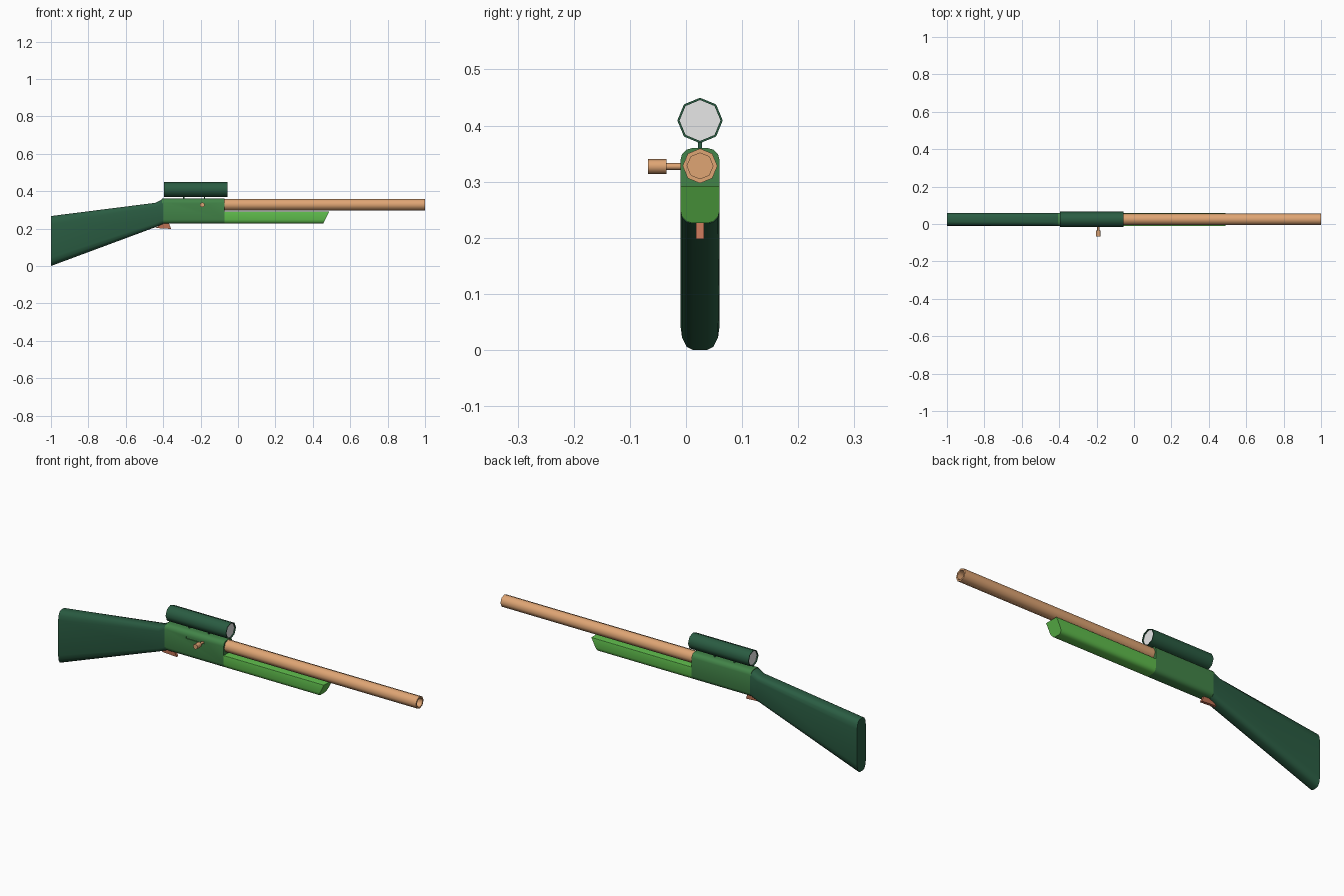
import bpy, bmesh, math
from mathutils import Vector

if "Cube" in bpy.data.objects:
    bpy.data.objects.remove(bpy.data.objects["Cube"])

CY = 0.025  # centre plane of the rifle


def material(name, r, g, b):
    lin = [(c / 255 / 12.92) if c < 11 else ((c / 255 + 0.055) / 1.055) ** 2.4 for c in (r, g, b)]
    m = bpy.data.materials.new(name)
    m.diffuse_color = (*lin, 1)
    m.use_nodes = True
    m.node_tree.nodes["Principled BSDF"].inputs["Base Color"].default_value = m.diffuse_color
    return m


DARK = material("dark green", 42, 92, 66)
MID = material("mid green", 66, 132, 72)
LIGHT = material("light green", 95, 188, 76)
TAN = material("tan", 223, 165, 116)
RUST = material("rust", 190, 113, 84)
GLASS = material("pale grey", 232, 232, 232)


def loft(name, rings, mats, cap_mat=0, smooth=50):
    """Skin a list of equal-length point rings and cap both ends."""
    bm = bmesh.new()
    loops = [[bm.verts.new(p) for p in ring] for ring in rings]
    n = len(loops[0])
    for a, b in zip(loops, loops[1:]):
        for i in range(n):
            bm.faces.new((a[i], a[(i + 1) % n], b[(i + 1) % n], b[i]))
    for cap in (loops[0], loops[-1]):
        bm.faces.new(cap).material_index = cap_mat
    bmesh.ops.recalc_face_normals(bm, faces=bm.faces)
    me = bpy.data.meshes.new(name)
    bm.to_mesh(me)
    bm.free()
    for m in mats:
        me.materials.append(m)
    ob = bpy.data.objects.new(name, me)
    bpy.context.collection.objects.link(ob)
    if smooth:
        bpy.ops.object.select_all(action='DESELECT')
        ob.select_set(True)
        bpy.context.view_layer.objects.active = ob
        bpy.ops.object.shade_smooth_by_angle(angle=math.radians(smooth))
    return ob


def section(x, z0, z1, low=0.022, top=0.022, tall=1.0, w=0.035, shift=0.0):
    """Rounded rectangle across the rifle; shift leans the lower edge along x."""
    pts = []
    corners = ((1, z1, top, 0), (-1, z1, top, 90), (-1, z0, low, 180), (1, z0, low, 270))
    for side, z, r, start in corners:
        up = 1 if z == z1 else -1
        for k in range(4):
            a = math.radians(start + 30 * k)
            py = CY + side * (w - r) + r * math.cos(a)
            pz = z + r * tall * (math.sin(a) - up)
            pts.append((x + shift * (z1 - pz) / (z1 - z0), py, pz))
    return pts


def turned(name, axis, origin, profile, mats, cap_mat=0):
    """Eight-sided turned part from (distance, radius) pairs along an axis."""
    rings = []
    for d, r in profile:
        ring = []
        for k in range(8):
            a = k * math.pi / 4
            u, v = r * math.cos(a), r * math.sin(a)
            off = (d, u, v) if axis == 'x' else (u, d, v)
            ring.append(Vector(origin) + Vector(off))
        rings.append(ring)
    return loft(name, rings, mats, cap_mat)


def box(name, x0, x1, y0, y1, z0, z1, mat):
    rings = [[(x, y0, z0), (x, y1, z0), (x, y1, z1), (x, y0, z1)] for x in (x0, x1)]
    return loft(name, rings, [mat], smooth=0)


# Shoulder stock with a short step up to the receiver
loft("stock", [section(-1.0, 0.0, 0.267, tall=2.0), section(-0.44, 0.208, 0.338),
               section(-0.40, 0.225, 0.36)], [DARK])

# Receiver with a shallow bolt slot cut in its front side
receiver = loft("receiver", [section(-0.405, 0.226, 0.36), section(-0.073, 0.226, 0.36)], [MID])
cutter = box("slot_cutter", -0.285, -0.18, -0.03, -0.006, 0.322, 0.332, MID)
cutter.hide_render = True
cutter.hide_viewport = True
cut = receiver.modifiers.new("bolt slot", 'BOOLEAN')
cut.operation = 'DIFFERENCE'
cut.object = cutter

# Fore-end with slanted nose and flat top
loft("fore_end", [section(-0.073, 0.226, 0.292, top=0.001),
                  section(0.488, 0.226, 0.292, top=0.001, shift=-0.033)], [LIGHT])

# Barrel with a recessed muzzle
turned("barrel", 'x', (0, CY, 0.328),
       [(-0.08, 0.031), (1.0, 0.031), (1.0, 0.023), (0.97, 0.023)], [TAN])

# Scope tube with recessed glass at both ends
turned("scope", 'x', (-0.226, CY, 0.409),
       [(-0.163, 0.0365), (-0.169, 0.0365), (-0.169, 0.0405),
        (0.169, 0.0405), (0.169, 0.0365), (0.163, 0.0365)], [DARK, GLASS], cap_mat=1)
for i, x in enumerate((-0.29, -0.18)):
    box(f"scope_mount_{i + 1}", x - 0.003, x + 0.003, CY - 0.0035, CY + 0.0035, 0.35, 0.38, DARK)

# Bolt handle: thin stem and thicker knob
turned("bolt_handle", 'y', (-0.191, 0, 0.327),
       [(0.004, 0.006), (-0.035, 0.006), (-0.035, 0.013), (-0.068, 0.013)], [TAN])

# Trigger
outline = [(-0.44, 0.203), (-0.357, 0.198), (-0.372, 0.235), (-0.40, 0.235)]
loft("trigger", [[(x, y, z) for x, z in outline] for y in (CY - 0.007, CY + 0.007)], [RUST], smooth=0)
